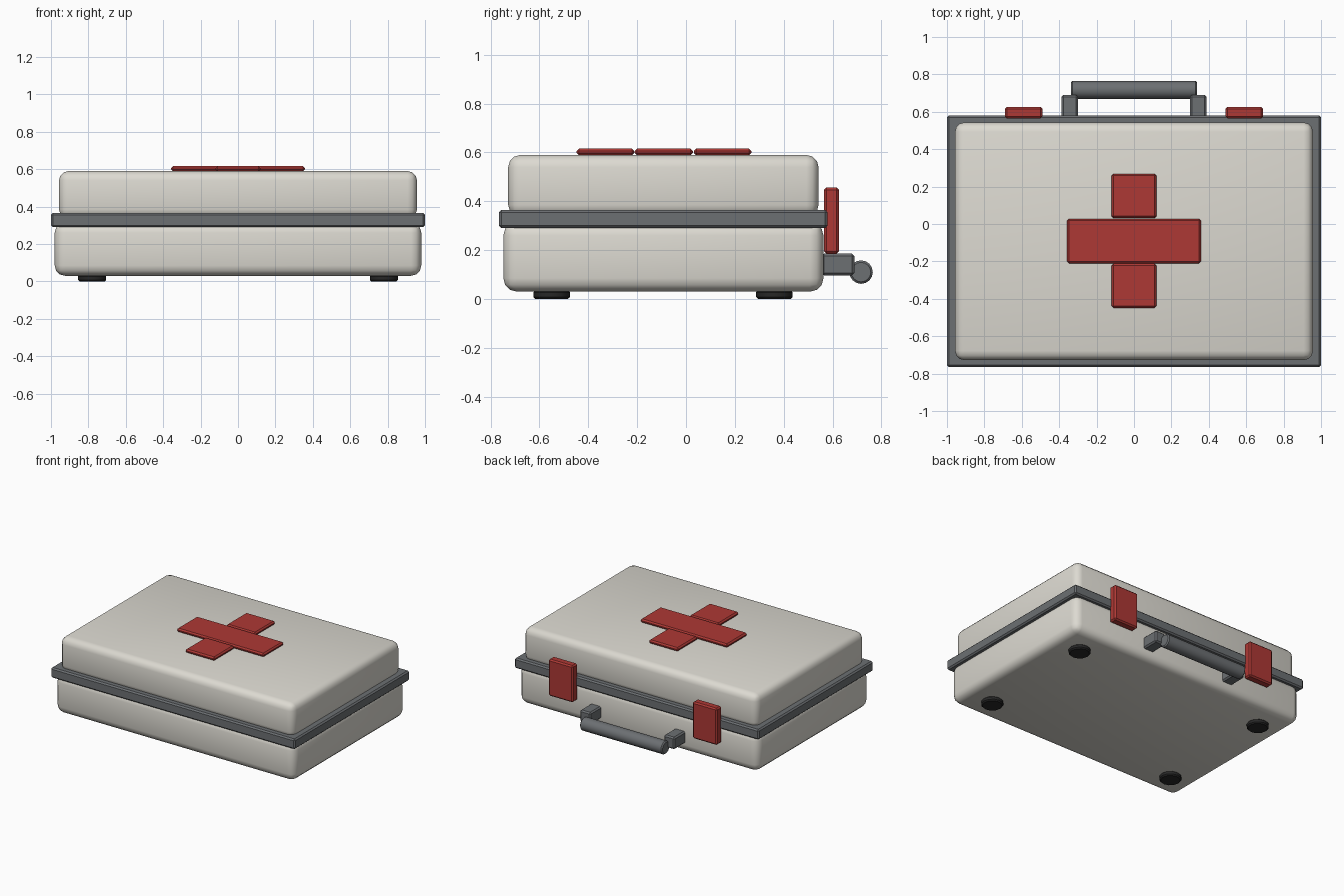
import bpy, bmesh, math
from mathutils import Matrix

if "Cube" in bpy.data.objects:
    bpy.data.objects.remove(bpy.data.objects["Cube"])


def material(name, rgb):
    m = bpy.data.materials.new(name)
    m.diffuse_color = (*rgb, 1)
    m.use_nodes = True
    m.node_tree.nodes["Principled BSDF"].inputs["Base Color"].default_value = m.diffuse_color
    return m


CREAM = material("cream_plastic", (0.72, 0.70, 0.64))
DARK = material("dark_grey", (0.15, 0.16, 0.17))
RED = material("red", (0.42, 0.04, 0.035))
BLACK = material("rubber", (0.02, 0.02, 0.02))


def finish(name, bm, mat, bevel, segments):
    mesh = bpy.data.meshes.new(name)
    bm.to_mesh(mesh)
    bm.free()
    ob = bpy.data.objects.new(name, mesh)
    bpy.context.collection.objects.link(ob)
    mesh.materials.append(mat)
    mod = ob.modifiers.new("bevel", "BEVEL")
    mod.width, mod.segments = bevel, segments
    mod.limit_method = "ANGLE"
    mod.angle_limit = math.radians(40)
    bpy.ops.object.select_all(action="DESELECT")
    ob.select_set(True)
    bpy.context.view_layer.objects.active = ob
    bpy.ops.object.modifier_apply(modifier="bevel")
    bpy.ops.object.shade_smooth_by_angle(angle=math.radians(35))
    return ob


def box(name, x, y, z, mat, bevel=0.01, segments=1):
    """Bevelled box from (min, max) ranges."""
    bm = bmesh.new()
    bmesh.ops.create_cube(bm, size=1)
    for v in bm.verts:
        v.co = [(r[0] + r[1]) / 2 + c * (r[1] - r[0]) for r, c in zip((x, y, z), v.co)]
    return finish(name, bm, mat, bevel, segments)


def cylinder(name, centre, radius, length, mat, sides, axis="Z", bevel=0.008):
    bm = bmesh.new()
    rot = Matrix.Rotation(math.pi / 2, 4, "Y") if axis == "X" else Matrix()
    bmesh.ops.create_cone(bm, cap_ends=True, segments=sides, radius1=radius, radius2=radius,
                          depth=length, matrix=Matrix.Translation(centre) @ rot)
    return finish(name, bm, mat, bevel, 1)


# Case: two rounded shells with a rim between
box("lower_shell", (-0.98, 0.98), (-0.748, 0.563), (0.03, 0.315), CREAM, 0.055, 3)
box("lid", (-0.957, 0.957), (-0.728, 0.543), (0.335, 0.59), CREAM, 0.05, 3)
box("rim", (-1, 1), (-0.765, 0.58), (0.29, 0.365), DARK)

# Cross on the lid
box("cross_bar", (-0.357, 0.357), (-0.21, 0.028), (0.588, 0.616), RED)
box("cross_arm_back", (-0.12, 0.12), (0.032, 0.268), (0.588, 0.616), RED)
box("cross_arm_front", (-0.12, 0.12), (-0.448, -0.212), (0.588, 0.616), RED)

# Latches, handle mounts and feet, mirrored left and right
for side, s in (("right", 1), ("left", -1)):
    box(f"latch_{side}", sorted((0.49 * s, 0.69 * s)), (0.565, 0.626), (0.185, 0.457), RED)
    box(f"handle_mount_{side}", sorted((0.3 * s, 0.388 * s)), (0.555, 0.69), (0.097, 0.186), DARK)
    for end, y in (("front", -0.55), ("back", 0.362)):
        cylinder(f"foot_{end}_{side}", (0.78 * s, y, 0.0175), 0.075, 0.035, BLACK, 12)

# Handle grip
cylinder("handle_grip", (0, 0.717, 0.11), 0.048, 0.675, DARK, 16, "X")
